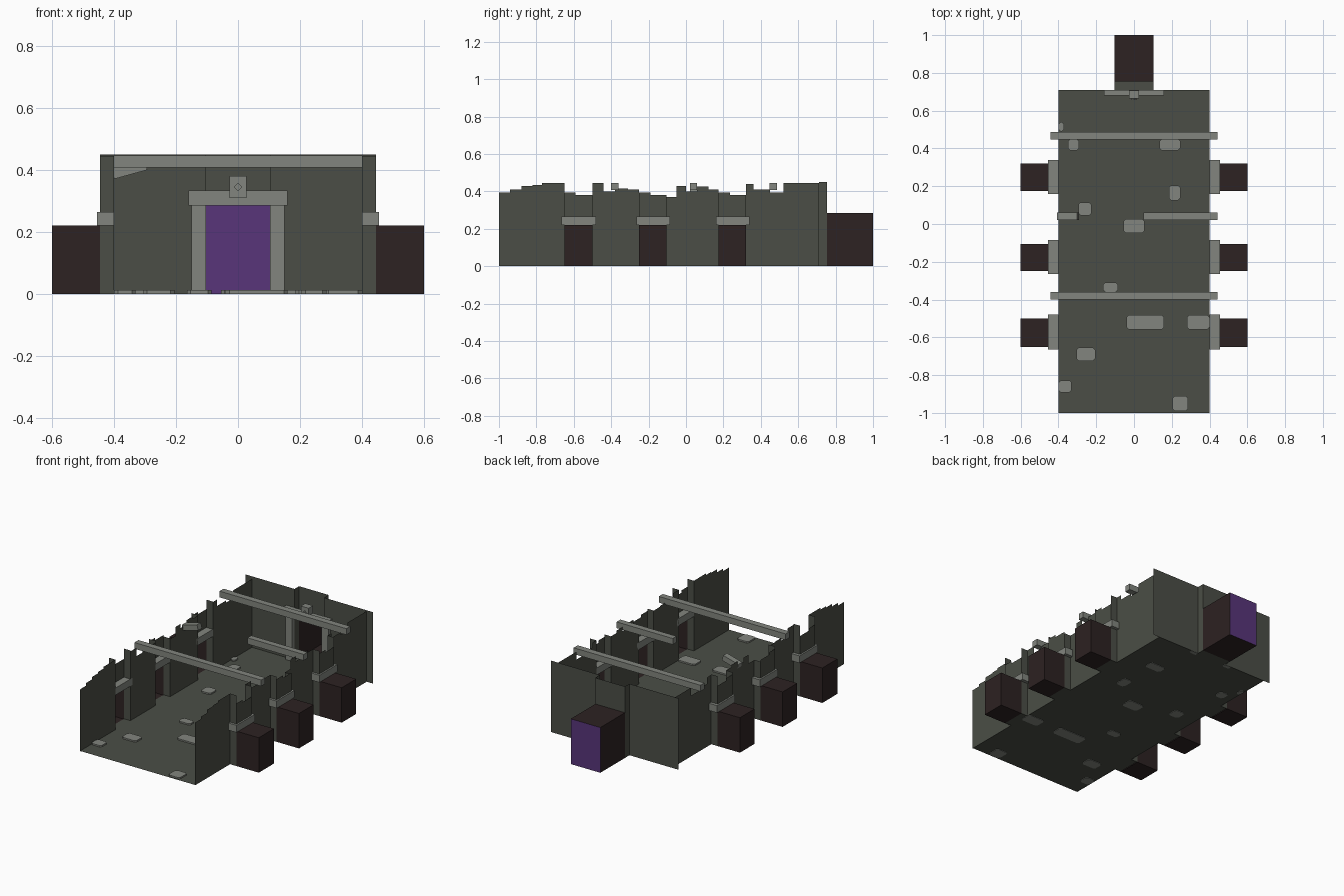
import bpy, bmesh, math, random
from mathutils import Matrix

random.seed(4)
cube = bpy.data.objects.get("Cube")
if cube:
    bpy.data.objects.remove(cube, do_unlink=True)


def material(name, rgb):
    m = bpy.data.materials.new(name)
    m.use_nodes = True
    m.diffuse_color = (*rgb, 1)
    m.node_tree.nodes["Principled BSDF"].inputs["Base Color"].default_value = (*rgb, 1)
    return m


STONE = material("dark stone", (.070, .076, .061))
TRIM = material("pale stone", (.223, .235, .209))
BROWN = material("dark brown", (.026, .016, .016))
PURPLE = material("purple", (.098, .036, .195))


def finish(name, bm, mat):
    mesh = bpy.data.meshes.new(name)
    bm.to_mesh(mesh)
    bm.free()
    mesh.materials.append(mat)
    obj = bpy.data.objects.new(name, mesh)
    bpy.context.collection.objects.link(obj)
    return obj


def quad(bm, *pts):
    bm.faces.new([bm.verts.new(p) for p in pts])


def upright(bm, a, b, z0, z1):
    """Thin vertical sheet standing on the line a-b."""
    quad(bm, (*a, z0), (*b, z0), (*b, z1), (*a, z1))


def flat(bm, x0, x1, y0, y1, z):
    quad(bm, (x0, y0, z), (x1, y0, z), (x1, y1, z), (x0, y1, z))


def box(name, x0, x1, y0, y1, z0, z1, mat=TRIM, tilt=0):
    bm = bmesh.new()
    bmesh.ops.create_cube(bm, size=1)
    mid = Matrix.Translation(((x0 + x1) / 2, (y0 + y1) / 2, (z0 + z1) / 2))
    size = Matrix.Diagonal((abs(x1 - x0), y1 - y0, z1 - z0, 1))
    bm.transform(mid @ Matrix.Rotation(tilt, 4, "Y") @ size)
    return finish(name, bm, mat)


W, OUT, END = .40, .445, .60          # wall, bay and alcove distances
BACK, BAY_Y, FAR = .71, .755, 1.0
DOORS = [(-.65, -.50), (-.25, -.105), (.175, .32)]
DOOR_H, GATE_H, GATE_W, TOP = .22, .285, .103, .45

# Broken wall tops: runs between the bays as (start, height), plus the end
RUNS = [
    ([(-1, .395), (-.94, .41), (-.88, .43), (-.82, .435), (-.77, .445)], -.65),
    ([(-.50, .445), (-.44, .40), (-.38, .415), (-.31, .41)], -.25),
    ([(-.105, .37), (-.05, .43), (0, .40), (.06, .425), (.12, .41)], .175),
    ([(.32, .44), (.36, .41), (.45, .395), (.52, .445)], BACK),
]

# Floor
bm = bmesh.new()
flat(bm, -W, W, -1, BACK, .003)
flat(bm, -GATE_W, GATE_W, BACK, BAY_Y, .003)
finish("floor", bm, STONE)

for side, label in ((1, "left"), (-1, "right")):
    w, out, end = side * W, side * OUT, side * END

    # Side wall with stepped, ruined top
    bm = bmesh.new()
    for steps, stop in RUNS:
        ends = [s[0] for s in steps[1:]] + [stop]
        for (y0, h), y1 in zip(steps, ends):
            drop = random.uniform(0, .015) if side < 0 else 0
            upright(bm, (w, y0), (w, y1), 0, h - drop)

    # Recessed bays behind the side doors
    for i, (y0, y1) in enumerate(DOORS):
        before, after = RUNS[i][0][-1][1], RUNS[i + 1][0][0][1]
        upright(bm, (w, y0), (out, y0), 0, before)
        upright(bm, (w, y1), (out, y1), 0, after)
        mid = y0 + .06
        upright(bm, (out, y0), (out, mid), DOOR_H, .395)
        upright(bm, (out, mid), (out, y1), DOOR_H, .38)
        flat(bm, w, out, y0, y1, .003)
    finish(label + "_wall", bm, STONE)

    # Door alcoves and lintels
    for i, (y0, y1) in enumerate(DOORS):
        bm = bmesh.new()
        for y in (y0, y1):
            upright(bm, (out, y), (end, y), 0, DOOR_H)
        upright(bm, (end, y0), (end, y1), 0, DOOR_H)
        for z in (0, DOOR_H):
            flat(bm, out, end, y0, y1, z)
        finish(f"{label}_alcove_{i + 1}", bm, BROWN)
        box(f"{label}_lintel_{i + 1}", w, side * .455, y0 - .015, y1 + .02,
            DOOR_H, .265)

    # Half of the back wall, with the return beside the gate
    bm = bmesh.new()
    g = side * GATE_W
    upright(bm, (g, BACK), (out, BACK), 0, TOP)
    upright(bm, (g, BACK), (g, BAY_Y), 0, TOP)
    finish(label + "_back_wall", bm, STONE)
    box(label + "_gate_post", g, side * .15, BACK - .025, BACK - .001, 0, GATE_H)

# Wall above the gate, and the gate passage with its purple end
bm = bmesh.new()
upright(bm, (-GATE_W, BAY_Y), (GATE_W, BAY_Y), GATE_H, TOP)
finish("wall_over_gate", bm, STONE)

bm = bmesh.new()
for x in (-GATE_W, GATE_W):
    upright(bm, (x, BAY_Y), (x, FAR), 0, GATE_H)
for z in (0, GATE_H):
    flat(bm, -GATE_W, GATE_W, BAY_Y, FAR, z)
finish("gate_passage", bm, BROWN)

bm = bmesh.new()
upright(bm, (-GATE_W, FAR), (GATE_W, FAR), 0, GATE_H)
finish("gate_portal", bm, PURPLE)

# Gate lintel, keystone and its diamond stud
box("gate_lintel", -.16, .16, .68, BACK - .001, GATE_H, .333)
box("keystone", -.027, .027, .665, BACK - .002, .31, .38)
box("keystone_diamond", -.01, .01, .657, .667, .335, .355, tilt=math.pi / 4)

# Roof beams: two whole, one broken
for name, y in (("front_beam", -.38), ("rear_beam", .467)):
    box(name, -.442, .442, y - .02, y + .02, .407, .446)
box("broken_beam", .05, .442, .022, .06, .407, .446)
box("broken_beam_stub", -.405, -.295, .022, .06, .385, .42, tilt=-.27)

# Loose paving slabs with clipped corners: x, y, width, depth
SLABS = [
    (-.385, .515, .03, .05), (-.32, .42, .06, .06), (.19, .42, .11, .06),
    (.215, .165, .06, .08), (-.26, .08, .07, .07), (0, -.01, .11, .075),
    (-.125, -.335, .08, .05), (.06, -.52, .2, .075), (.34, -.52, .12, .075),
    (-.255, -.69, .1, .07), (-.365, -.86, .07, .065), (.245, -.95, .08, .08),
]
for i, (x, y, sx, sy) in enumerate(SLABS):
    bm = bmesh.new()
    c = .012
    a, b = sx / 2, sy / 2
    ring = [(a - c, b), (-a + c, b), (-a, b - c), (-a, -b + c)]
    ring += [(-p, -q) for p, q in ring]
    face = bm.faces.new([bm.verts.new((x + p, y + q, 0)) for p, q in ring])
    grown = bmesh.ops.extrude_face_region(bm, geom=[face], use_keep_orig=True)
    for v in grown["geom"]:
        if isinstance(v, bmesh.types.BMVert):
            v.co.z = .012
    bmesh.ops.recalc_face_normals(bm, faces=bm.faces)
    finish(f"floor_slab_{i + 1}", bm, TRIM)
